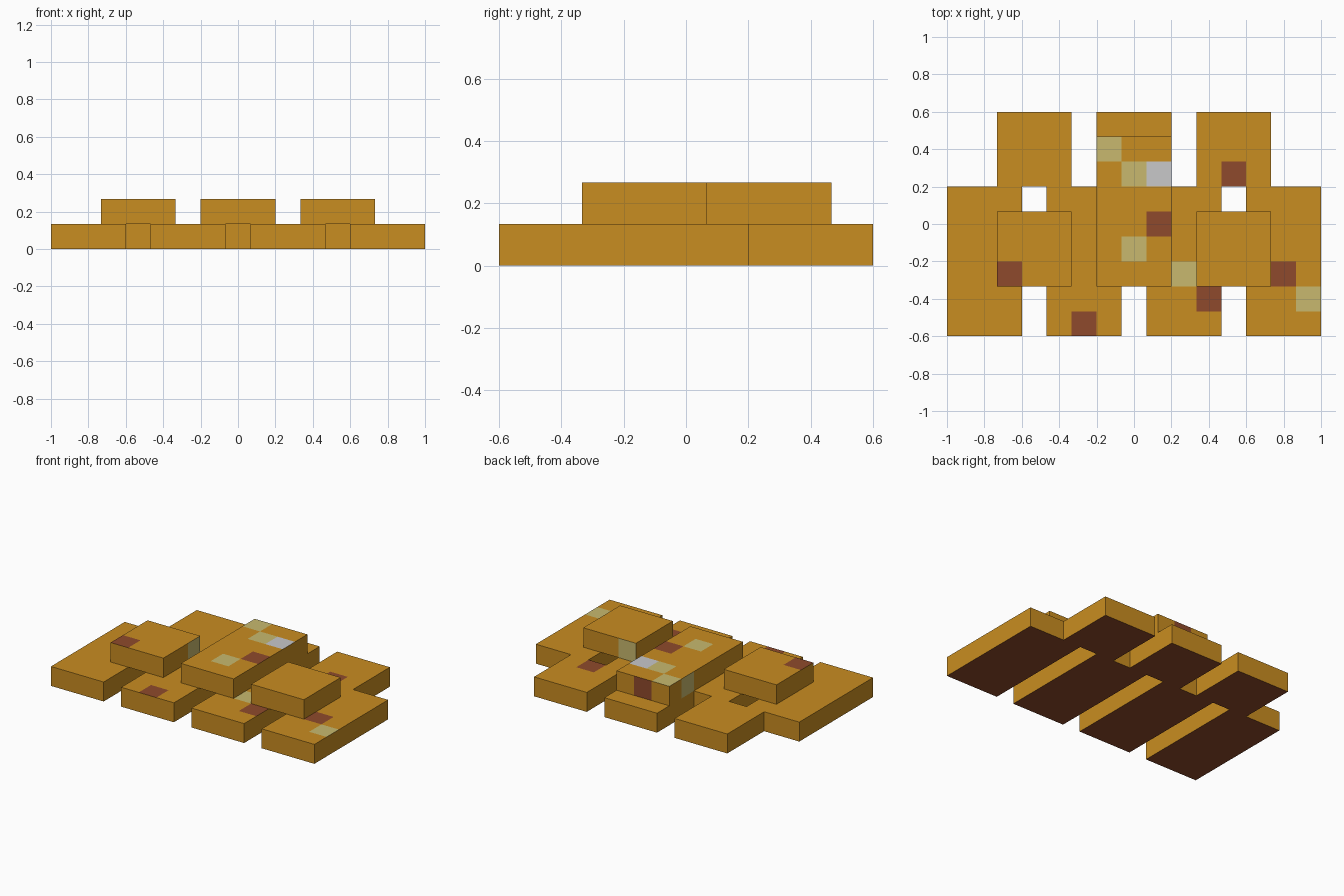
import bpy
import bmesh
from math import floor
from mathutils import Vector, Matrix

cube = bpy.data.objects.get("Cube")
if cube:
    bpy.data.objects.remove(cube, do_unlink=True)

CELL = 2 / 15                       # one square of the layout grid
ORIGIN = Vector((7.5, 4.5, 0))      # grid position of the model centre


def make_material(name, colour):
    mat = bpy.data.materials.new(name)
    mat.use_nodes = True
    mat.diffuse_color = (*colour, 1)
    mat.node_tree.nodes["Principled BSDF"].inputs["Base Color"].default_value = (*colour, 1)
    return mat


materials = [
    make_material("amber", (0.584, 0.266, 0.015)),
    make_material("red_brown", (0.275, 0.068, 0.025)),
    make_material("pale_olive", (0.578, 0.485, 0.156)),
    make_material("light_grey", (0.578, 0.578, 0.590)),
]
AMBER, BROWN, OLIVE, GREY = range(4)

# Coloured squares: facing direction and colour, then their grid cells
UP, EAST, WEST, BACK = (0, 0, 1), (1, 0, 0), (-1, 0, 0), (0, 1, 0)
squares = {
    (UP, BROWN): [(2, 2, 1), (5, 0, 0), (8, 4, 1), (10, 1, 0), (13, 2, 0), (11, 6, 0)],
    (UP, OLIVE): [(6, 7, 1), (7, 6, 1), (7, 3, 1), (9, 2, 0), (14, 1, 0)],
    (UP, GREY): [(8, 6, 1)],
    (EAST, OLIVE): [(4, 4, 1)],
    (WEST, OLIVE): [(6, 6, 1)],
    (BACK, OLIVE): [(10, 4, 1)],
    (BACK, BROWN): [(7, 7, 1)],
}
lookup = {(facing, cell): colour
          for (facing, colour), cells in squares.items() for cell in cells}


def make_slab(name, corner, width, depth):
    """Box one cell high, cut along the grid and coloured square by square."""
    corner, size = Vector(corner), Vector((width, depth, 1))
    bm = bmesh.new()
    bmesh.ops.create_cube(bm, size=1, matrix=Matrix.Translation(corner + size / 2)
                          @ Matrix.Diagonal((*size, 1)))
    for axis in range(2):
        for step in range(1, int(size[axis])):
            point, normal = corner.copy(), Vector()
            point[axis] += step
            normal[axis] = 1
            bmesh.ops.bisect_plane(bm, geom=bm.verts[:] + bm.edges[:] + bm.faces[:],
                                   plane_co=point, plane_no=normal)
    bm.normal_update()
    for face in bm.faces:
        facing = tuple(round(c) for c in face.normal)
        inside = face.calc_center_median() - face.normal / 2
        cell = tuple(floor(c) for c in inside)
        face.material_index = BROWN if facing[2] < 0 else lookup.get((facing, cell), AMBER)
    for vert in bm.verts:
        vert.co = (vert.co - ORIGIN) * CELL
    mesh = bpy.data.meshes.new(name)
    bm.to_mesh(mesh)
    bm.free()
    for mat in materials:
        mesh.materials.append(mat)
    bpy.context.collection.objects.link(bpy.data.objects.new(name, mesh))


# Lower layer: four long slabs in front
for number in range(4):
    make_slab(f"front_slab_{number + 1}", (4 * number, 0, 0), 3, 6)

# Lower layer: three square slabs behind, upper layer: three slabs over the gaps
for side, x in (("right", 2), ("centre", 6), ("left", 10)):
    make_slab(f"back_slab_{side}", (x, 6, 0), 3, 3)
    make_slab(f"upper_slab_{side}", (x, 2, 1), 3, 6 if side == "centre" else 3)
